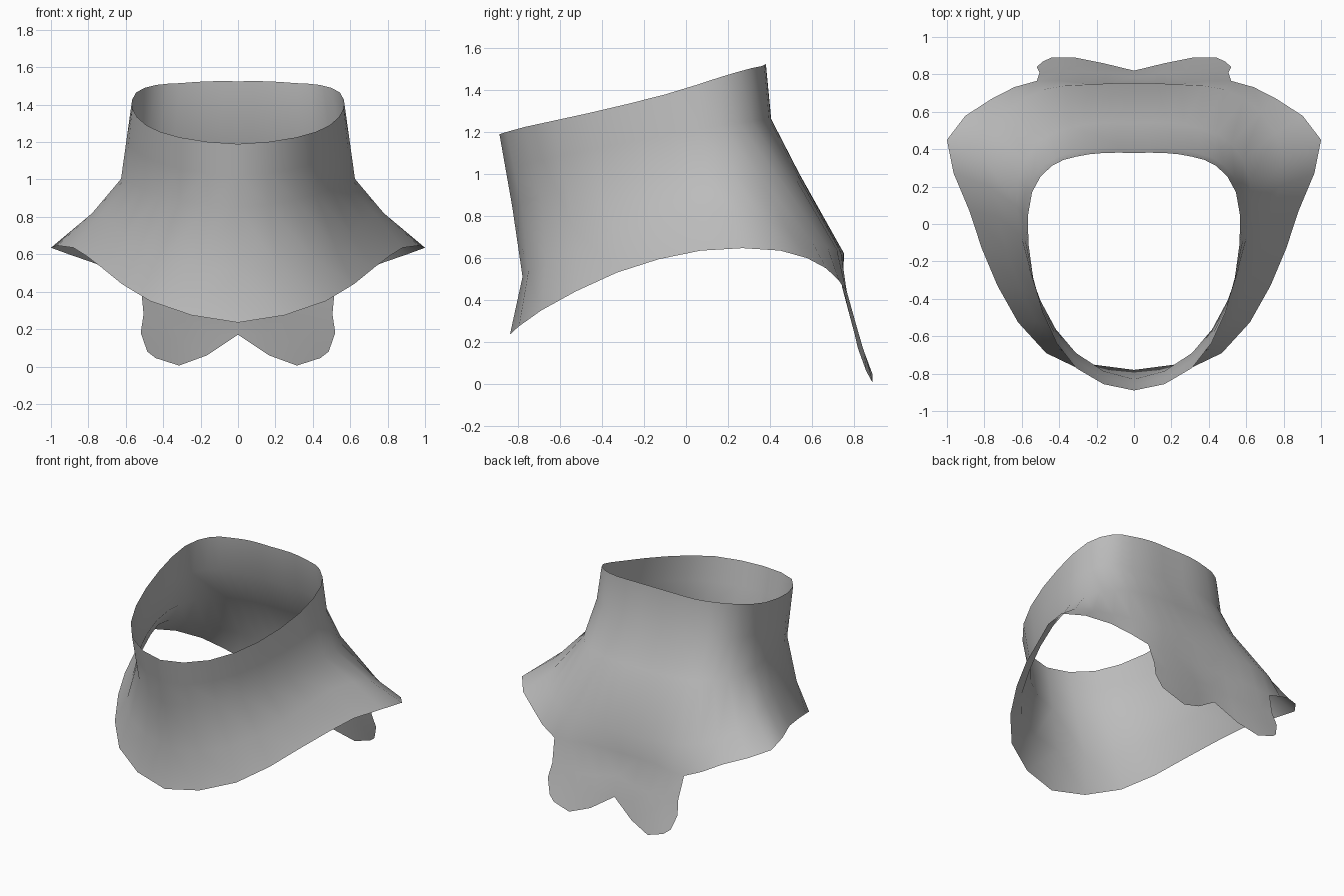
import bpy
import bmesh
from mathutils import Vector

if "Cube" in bpy.data.objects:
    bpy.data.objects.remove(bpy.data.objects["Cube"])

# One plain grey for the whole shell
grey = bpy.data.materials.new("plain grey")
grey.diffuse_color = (0.5, 0.5, 0.5, 1)
grey.use_nodes = True
grey.node_tree.nodes["Principled BSDF"].inputs["Base Color"].default_value = grey.diffuse_color


def ring(points):
    """Smooth half ring, front to back, with one extra point between controls."""
    p = [Vector(q) for q in points]
    flip = lambda v: Vector((-v.x, v.y, v.z))
    p = [flip(p[1])] + p + [flip(p[-2])]
    out = []
    for i in range(1, len(p) - 2):
        out.append(p[i])
        out.append((9 * (p[i] + p[i + 1]) - p[i - 1] - p[i + 2]) / 16)
    return out + [p[-2]]


# Half rings of the collar, from the front centre round to the back centre
rim = ring([(0, -.89, 1.19), (.31, -.77, 1.225), (.49, -.47, 1.29),
            (.565, -.10, 1.38), (.545, .17, 1.465), (.44, .31, 1.505),
            (.31, .36, 1.515), (.16, .38, 1.525), (0, .38, 1.525)])
waist = ring([(0, -.83, .85), (.31, -.69, .89), (.50, -.41, .95),
              (.605, -.06, 1.0), (.62, .23, 1.0), (.52, .43, 1.0),
              (.36, .51, 1.0), (.18, .54, 1.0), (0, .54, 1.0)])
shoulder = ring([(0, -.78, .51), (.40, -.67, .58), (.61, -.34, .70),
                 (.73, .04, .82), (.80, .35, .79), (.68, .60, .68),
                 (.48, .72, .64), (.25, .745, .62), (0, .755, .62)])
hem = ring([(0, -.84, .235), (.47, -.69, .35), (.73, -.33, .53),
            (.88, .07, .635), (1, .45, .635), (.76, .67, .55),
            (.52, .765, .44), (.29, .755, .46), (0, .745, .46)])

# Neck ring: halfway up, drawn in at the back to keep the neck upright
neck = []
for a, b in zip(rim, waist):
    m = (a + b) / 2
    m.y -= .055 * max(0, min(1, (m.y + .05) / .4))
    neck.append(m)

# Two-lobed tail hanging from the back of the hem
tail_mid = [Vector(v) for v in [(.505, .81, .28), (.40, .815, .27), (.28, .815, .27),
                                (.15, .805, .28), (0, .785, .31)]]
tail_low = [Vector(v) for v in [(.52, .84, .18), (.41, .85, .15), (.29, .85, .14),
                                (.15, .835, .17), (0, .805, .235)]]
tail_tip = [Vector(v) for v in [(.485, .87, .08), (.44, .89, .045), (.315, .89, .005),
                                (.165, .86, .06), (0, .82, .17)]]

bm = bmesh.new()


def skin(rows):
    """Join neighbouring rows of vertices with quads."""
    for top, low in zip(rows, rows[1:]):
        for j in range(len(top) - 1):
            bm.faces.new((top[j], low[j], low[j + 1], top[j + 1]))


collar_rows = [[bm.verts.new(p) for p in r] for r in (rim, neck, waist, shoulder, hem)]
tail_rows = [[bm.verts.new(p) for p in r] for r in (tail_mid, tail_low, tail_tip)]
skin(collar_rows)
skin([collar_rows[-1][-5:]] + tail_rows)
for f in bm.faces:
    f.smooth = True

mesh = bpy.data.meshes.new("collar_shell")
bm.to_mesh(mesh)
bm.free()
mesh.materials.append(grey)
collar = bpy.data.objects.new("collar_shell", mesh)
bpy.context.collection.objects.link(collar)

# Mirror the half shell across the centre
mirror = collar.modifiers.new("mirror", 'MIRROR')
mirror.use_clip = True
mirror.merge_threshold = 0.002
